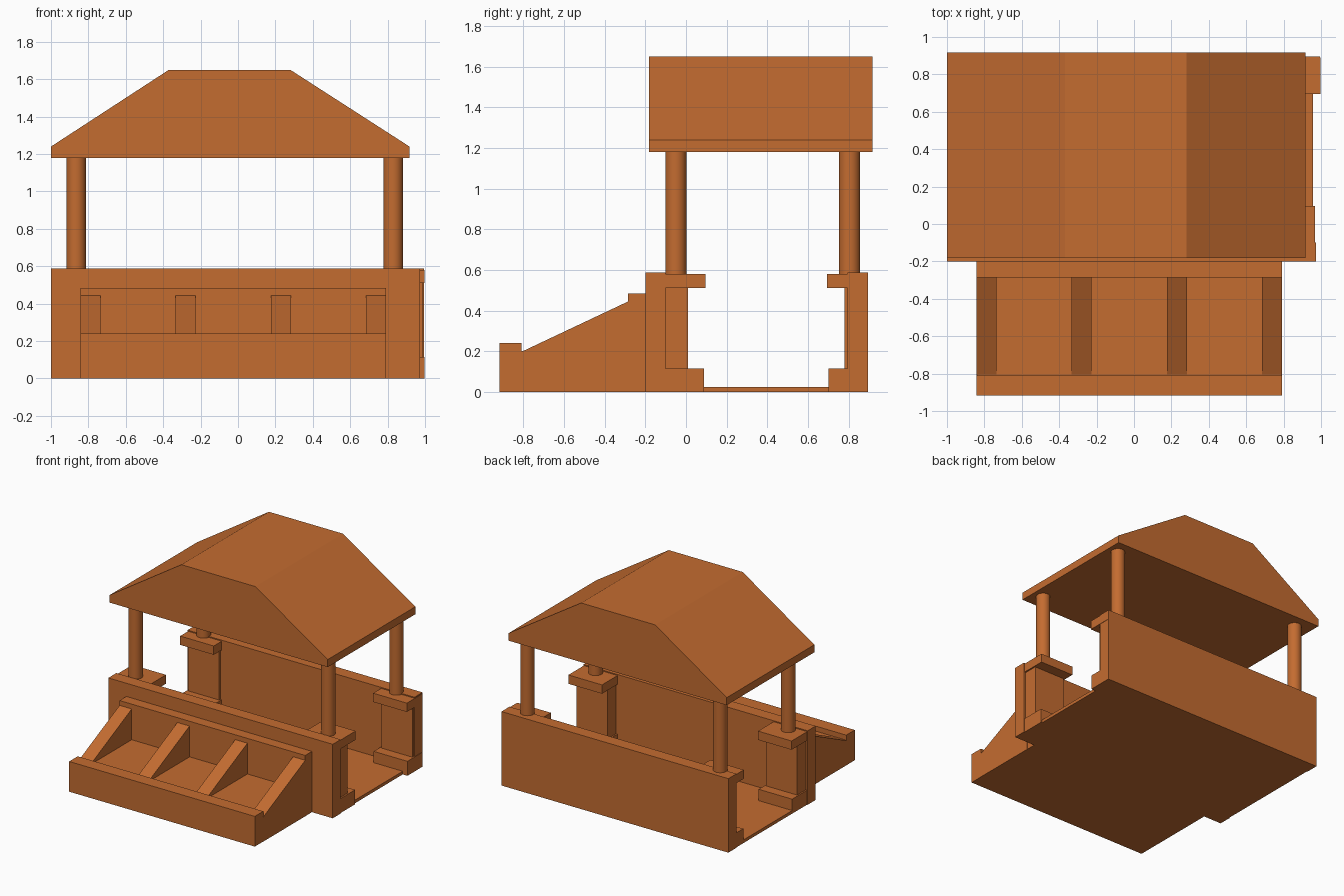
import bpy, bmesh, math

if "Cube" in bpy.data.objects:
    bpy.data.objects.remove(bpy.data.objects["Cube"])

mat = bpy.data.materials.new("terracotta wood")
mat.diffuse_color = (0.55, 0.15, 0.03, 1)
mat.use_nodes = True
mat.node_tree.nodes["Principled BSDF"].inputs["Base Color"].default_value = mat.diffuse_color


def finish(name, bm):
    bmesh.ops.recalc_face_normals(bm, faces=bm.faces)
    me = bpy.data.meshes.new(name)
    bm.to_mesh(me)
    bm.free()
    me.materials.append(mat)
    ob = bpy.data.objects.new(name, me)
    bpy.context.collection.objects.link(ob)
    return ob


def prism(name, pts, a, b, place):
    """Closed profile extruded from a to b; place maps (u, v, w) to xyz."""
    bm = bmesh.new()
    rings = [[bm.verts.new(place(u, v, w)) for u, v in pts] for w in (a, b)]
    bm.faces.new(rings[0])
    bm.faces.new(rings[1])
    n = len(pts)
    for i in range(n):
        j = (i + 1) % n
        bm.faces.new((rings[0][i], rings[0][j], rings[1][j], rings[1][i]))
    return finish(name, bm)


def along_y(u, v, w):
    return (u, w, v)


def along_x(u, v, w):
    return (w, u, v)


def box(name, x0, x1, y0, y1, z0, z1):
    return prism(name, [(x0, z0), (x1, z0), (x1, z1), (x0, z1)], y0, y1, along_y)


def column(name, x, y, z0, z1, r):
    bpy.ops.mesh.primitive_cylinder_add(vertices=32, radius=r, depth=z1 - z0,
                                        location=(x, y, (z0 + z1) / 2))
    ob = bpy.context.object
    ob.name = name
    ob.data.materials.append(mat)
    bpy.ops.object.shade_smooth_by_angle(angle=math.radians(40))


# Floor and long walls
box("floor", -0.995, 0.957, -0.15, 0.85, 0, 0.025)
box("front_wall", -1, 0.973, -0.2, -0.1, 0, 0.588)
box("back_wall", -1, 0.995, 0.795, 0.896, 0, 0.588)

# Corner pedestals (base, shaft, cap) with round columns
for side, x0, x1, cx in (("left", -0.995, -0.7, -0.865), ("right", 0.672, 0.968, 0.83)):
    for end, inner, s, cy in (("front", 0.095, -1, -0.05), ("back", 0.695, 1, 0.805)):
        shift = 0.03 if (side, end) == ("right", "back") else 0
        a, b = x0 + shift, x1 + shift
        name = f"{end}_{side}_"

        def slab(part, gap, inset, z0, z1):
            ys = sorted((inner + s * gap, inner + s * 0.196))
            box(name + part, a + inset, b - inset, *ys, z0, z1)

        slab("base", 0.007, 0, 0, 0.115)
        slab("shaft", 0.085, 0.012, 0.1, 0.52)
        slab("cap", 0, 0, 0.51, 0.58)
        column(name + "column", cx, cy, 0.57, 1.2, 0.052)

# Sloped display bins in front of the counter
box("bin_floor", -0.835, 0.785, -0.9, -0.2, 0, 0.2)
box("bin_front_board", -0.842, 0.79, -0.917, -0.81, 0, 0.24)
box("bin_back_board", -0.842, 0.79, -0.285, -0.19, 0, 0.483)
for i in range(4):
    x = -0.842 + i * 0.5087
    prism(f"bin_divider_{i + 1}",
          [(-0.82, 0), (-0.28, 0), (-0.28, 0.447), (-0.81, 0.197), (-0.82, 0.197)],
          x, x + 0.107, along_x)

# Roof with flat ridge and square eaves
prism("roof", [(-1, 1.18), (0.917, 1.18), (0.917, 1.24), (0.28, 1.65),
               (-0.37, 1.65), (-1, 1.24)], -0.183, 0.917, along_y)
